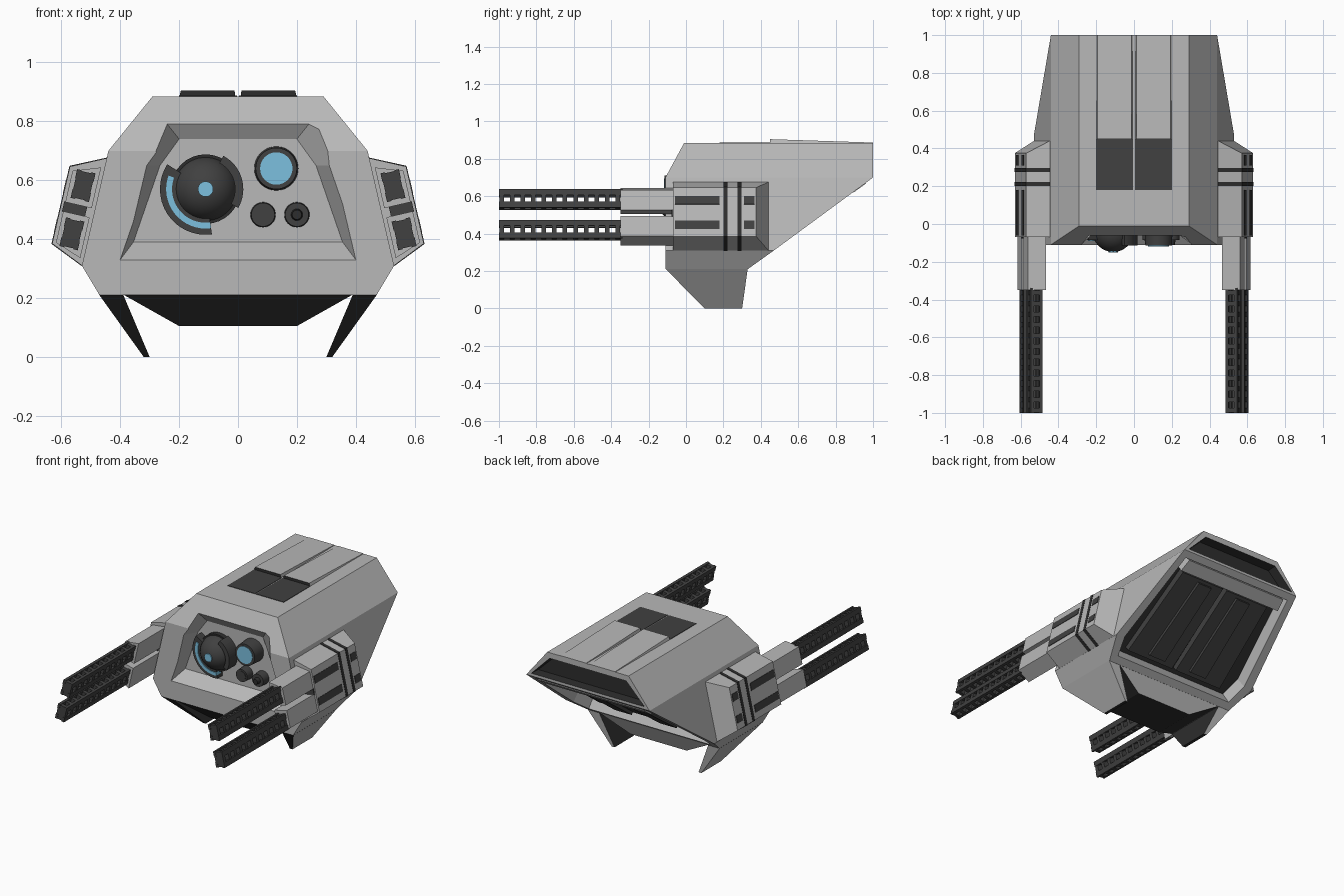
import bpy, bmesh, math
from mathutils import Vector

if "Cube" in bpy.data.objects:
    bpy.data.objects.remove(bpy.data.objects["Cube"])

def material(name, r, g, b):
    m = bpy.data.materials.new(name)
    m.diffuse_color = (r, g, b, 1)
    m.use_nodes = True
    m.node_tree.nodes["Principled BSDF"].inputs["Base Color"].default_value = m.diffuse_color
    return m

GRAY = material("hull_gray", 0.48, 0.48, 0.48)
DARK = material("dark_metal", 0.052, 0.052, 0.052)
BLACK = material("black_panel", 0.027, 0.027, 0.027)
BLUE = material("lens_blue", 0.20, 0.53, 0.74)

def finish(name, bm, mats, mirror=False, rule=None, smooth=False):
    bmesh.ops.recalc_face_normals(bm, faces=bm.faces)
    if rule:
        for f in bm.faces:
            f.material_index = rule(f)
    me = bpy.data.meshes.new(name)
    bm.to_mesh(me)
    bm.free()
    ob = bpy.data.objects.new(name, me)
    bpy.context.collection.objects.link(ob)
    for m in mats:
        me.materials.append(m)
    if mirror:
        ob.modifiers.new("Mirror", 'MIRROR').use_mirror_merge = False
    if smooth:
        bpy.ops.object.select_all(action='DESELECT')
        ob.select_set(True)
        bpy.context.view_layer.objects.active = ob
        bpy.ops.object.shade_smooth_by_angle(angle=math.radians(35))
    return ob

def add_loft(bm, a, b):
    va = [bm.verts.new(p) for p in a]
    vb = [bm.verts.new(p) for p in b]
    n = len(a)
    for i in range(n):
        j = (i + 1) % n
        bm.faces.new((va[i], va[j], vb[j], vb[i]))
    bm.faces.new(va)
    bm.faces.new(vb[::-1])

def loft(name, a, b, mats, **kw):
    bm = bmesh.new()
    add_loft(bm, a, b)
    return finish(name, bm, mats, **kw)

def prism(name, pts, y0, y1, mat, **kw):
    return loft(name, [(x, y0, z) for x, z in pts], [(x, y1, z) for x, z in pts], [mat], **kw)

def rect(x0, x1, y0, y1, z):
    return [(x0, y0, z), (x1, y0, z), (x1, y1, z), (x0, y1, z)]

# hull: faceted prism with slanted nose and diagonal tail, hollow at the back
section = [(0.29, 0.885, -0.01, 1.0), (0.44, 0.70, -0.11, 1.0),
           (0.53, 0.31, -0.11, 0.47), (0.47, 0.21, -0.11, 0.33)]
ring = section + [(-x, z, a, b) for x, z, a, b in section[::-1]]
bm = bmesh.new()
F = [bm.verts.new((x, a, z)) for x, z, a, b in ring]
B = [bm.verts.new((x, b, z)) for x, z, a, b in ring]
for i in range(8):
    j = (i + 1) % 8
    bm.faces.new((F[i], F[j], B[j], B[i]))
ends = []
for V in (F, B):
    ends.append(bm.faces.new((V[0], V[1], V[6], V[7])))
    ends.append(bm.faces.new(V[1:7]))
bmesh.ops.recalc_face_normals(bm, faces=bm.faces)
for face, rim, depth in ((ends[2], 0.04, 0.06), (ends[3], 0.06, 0.09)):
    bmesh.ops.inset_individual(bm, faces=[face], thickness=rim, depth=0)
    walls = bmesh.ops.inset_individual(bm, faces=[face], thickness=0.008, depth=-depth)["faces"]
    for f in [face] + (walls if face is ends[2] else []):
        f.material_index = 1
hull = finish("hull", bm, [GRAY, BLACK])

# recessed sensor bay cut into the nose
outer = [(0.24, -0.061, 0.79), (0.31, -0.11, 0.65), (0.40, -0.11, 0.33)]
inner = [(0.20, -0.03, 0.74), (0.265, -0.03, 0.65), (0.355, -0.03, 0.39)]
def both(p):
    return p + [(-x, y, z) for x, y, z in p[::-1]]
far = [tuple(Vector(o) + (Vector(o) - Vector(i))) for o, i in zip(outer, inner)]
cutter = loft("bay_cutter", both(far), both(inner), [GRAY])
cutter.hide_render = True
mod = hull.modifiers.new("Bay", 'BOOLEAN')
mod.operation = 'DIFFERENCE'
mod.solver = 'EXACT'
mod.object = cutter
bpy.context.view_layer.objects.active = hull
bpy.ops.object.modifier_apply(modifier="Bay")
bpy.data.objects.remove(cutter)

# roof strips with dark front vents, and the dark hatch
loft("roof_strip", rect(0.008, 0.2, 0.45, 1.0, 0.88),
     [(0.012, 0.45, 0.905), (0.194, 0.45, 0.905), (0.194, 1.0, 0.887), (0.012, 1.0, 0.887)],
     [GRAY, BLACK], mirror=True, rule=lambda f: int(f.normal.y < -0.5))
loft("roof_hatch", rect(0.004, 0.2, 0.18, 0.45, 0.88), rect(0.004, 0.2, 0.18, 0.45, 0.888),
     [DARK], mirror=True)

# belly and landing skids
loft("belly", rect(-0.39, 0.39, -0.105, 0.33, 0.212), rect(-0.2, 0.2, 0.0, 0.28, 0.105),
     [BLACK, GRAY], rule=lambda f: int(f.normal.y > 0.5))
loft("skid", rect(0.39, 0.472, -0.11, 0.33, 0.212), rect(0.30, 0.32, 0.10, 0.30, 0.0),
     [BLACK, GRAY], mirror=True, rule=lambda f: int(f.normal.x > 0.5 or f.normal.y > 0.5))

# engine plates and cross bar set in the diagonal tail opening
def tail(x, t, d):
    return (x, 0.33 + 0.813 * t - 0.582 * d, 0.21 + 0.582 * t + 0.813 * d)
def tail_plate(name, corners, d, mat):
    loft(name, [tail(x, t, d) for x, t in corners], [tail(x, t, 0.1) for x, t in corners],
         [mat], mirror=True)
tail_plate("engine_plate", [(0.015, 0.09), (0.36, 0.09), (0.33, 0.68), (0.015, 0.68)], 0.05, DARK)
tail_plate("engine_ridge", [(0.10, 0.12), (0.22, 0.12), (0.20, 0.66), (0.10, 0.66)], 0.03, DARK)
tail_plate("tail_bar", [(0.0, 0.70), (0.38, 0.70), (0.37, 0.78), (0.0, 0.78)], 0.004, GRAY)

# gun pods: built in a frame tilted to lie along the hull side
C, S = math.cos(math.radians(13)), math.sin(math.radians(13))
def tilt(u, y, v):
    return (0.545 + u * C - v * S, y, 0.5 + u * S + v * C)
def pod_section(y, grow=0.0, cut=0.0):
    o, w = 0.058 + grow, 0.137 + grow
    return [tilt(-0.066, y, -0.185 - grow), tilt(o, y - cut, -w + 0.006),
            tilt(o, y - cut, w), tilt(-0.066, y, 0.197 + grow)]
def pod_box(bm, u0, u1, y0, y1, v0, v1):
    q = [(u0, v0), (u1, v0), (u1, v1), (u0, v1)]
    add_loft(bm, [tilt(u, y0, v) for u, v in q], [tilt(u, y1, v) for u, v in q])

loft("gun_pod", pod_section(-0.07), pod_section(0.445, cut=0.07), [GRAY], mirror=True)
for y in (0.20, 0.275):
    loft("pod_band", pod_section(y, 0.002), pod_section(y + 0.022, 0.002), [BLACK], mirror=True)
bm = bmesh.new()
for v in (-0.068, 0.068):
    pod_box(bm, 0.05, 0.061, -0.06, 0.18, v - 0.023, v + 0.023)
    pod_box(bm, 0.05, 0.061, 0.31, 0.365, v - 0.023, v + 0.023)
pod_box(bm, -0.03, 0.05, -0.078, -0.05, -0.018, 0.018)
finish("pod_vents", bm, [DARK], mirror=True)

# collars and lattice barrels, two per pod
for s, label in ((1, "upper"), (-1, "lower")):
    q = [(-0.046, 0.016), (0.046, 0.016), (0.046, 0.125), (-0.046, 0.158)]
    loft(label + "_gun_collar", [tilt(u, -0.35, s * v) for u, v in q],
         [tilt(u, -0.05, s * v) for u, v in q], [GRAY], mirror=True)
    bm = bmesh.new()
    m = s * 0.084
    for u in (-0.032, 0.016):
        for v in (-0.05, 0.019):
            pod_box(bm, u, u + 0.016, -1.0, -0.34, m + v, m + v + 0.031)
    for i in range(12):
        y = -0.998 + i * 0.0565
        pod_box(bm, -0.03, 0.03, y, y + 0.024, m - 0.047, m + 0.047)
    finish(label + "_gun_barrel", bm, [DARK], mirror=True)

# sensor eye and lenses in the bay
def disc(name, x, z, r, y0, y1, mat, r2=None, n=32):
    k = [(math.cos(2 * math.pi * i / n), math.sin(2 * math.pi * i / n)) for i in range(n)]
    r2 = r2 or r
    loft(name, [(x + r2 * c, y0, z + r2 * s) for c, s in k],
         [(x + r * c, y1, z + r * s) for c, s in k], [mat], smooth=True)

def arc(name, r0, r1, a0, a1, y0, mat, n=16):
    ang = [math.radians(a0 + (a1 - a0) * i / n) for i in range(n + 1)]
    pts = [(r1, a) for a in ang] + [(r0, a) for a in ang[::-1]]
    prism(name, [(-0.11 + r * math.cos(a), 0.57 + r * math.sin(a)) for r, a in pts],
          y0, -0.025, mat)

bm = bmesh.new()
bmesh.ops.create_uvsphere(bm, u_segments=32, v_segments=20, radius=0.11)
bmesh.ops.translate(bm, vec=(-0.11, -0.038, 0.57), verts=bm.verts)
finish("eye_ball", bm, [DARK], smooth=True)
disc("eye_pupil", -0.11, 0.57, 0.026, -0.15, -0.13, BLUE)
disc("eye_base", -0.11, 0.57, 0.118, -0.06, -0.025, BLACK)
arc("eye_guard", 0.10, 0.155, 147, 278, -0.085, DARK)
arc("eye_light", 0.114, 0.134, 160, 278, -0.090, BLUE)
arc("eye_bracket", 0.10, 0.128, -30, 62, -0.115, DARK)
disc("large_lens_ring", 0.13, 0.64, 0.075, -0.115, -0.025, DARK, 0.07)
disc("large_lens", 0.13, 0.64, 0.055, -0.118, -0.10, BLUE)
for x in (0.085, 0.20):
    disc("small_lens_ring", x, 0.483, 0.043, -0.085, -0.025, DARK, 0.04)
disc("small_lens_cap", 0.085, 0.483, 0.03, -0.089, -0.07, DARK)
disc("small_lens_knob", 0.20, 0.483, 0.022, -0.11, -0.07, BLACK, 0.016)
